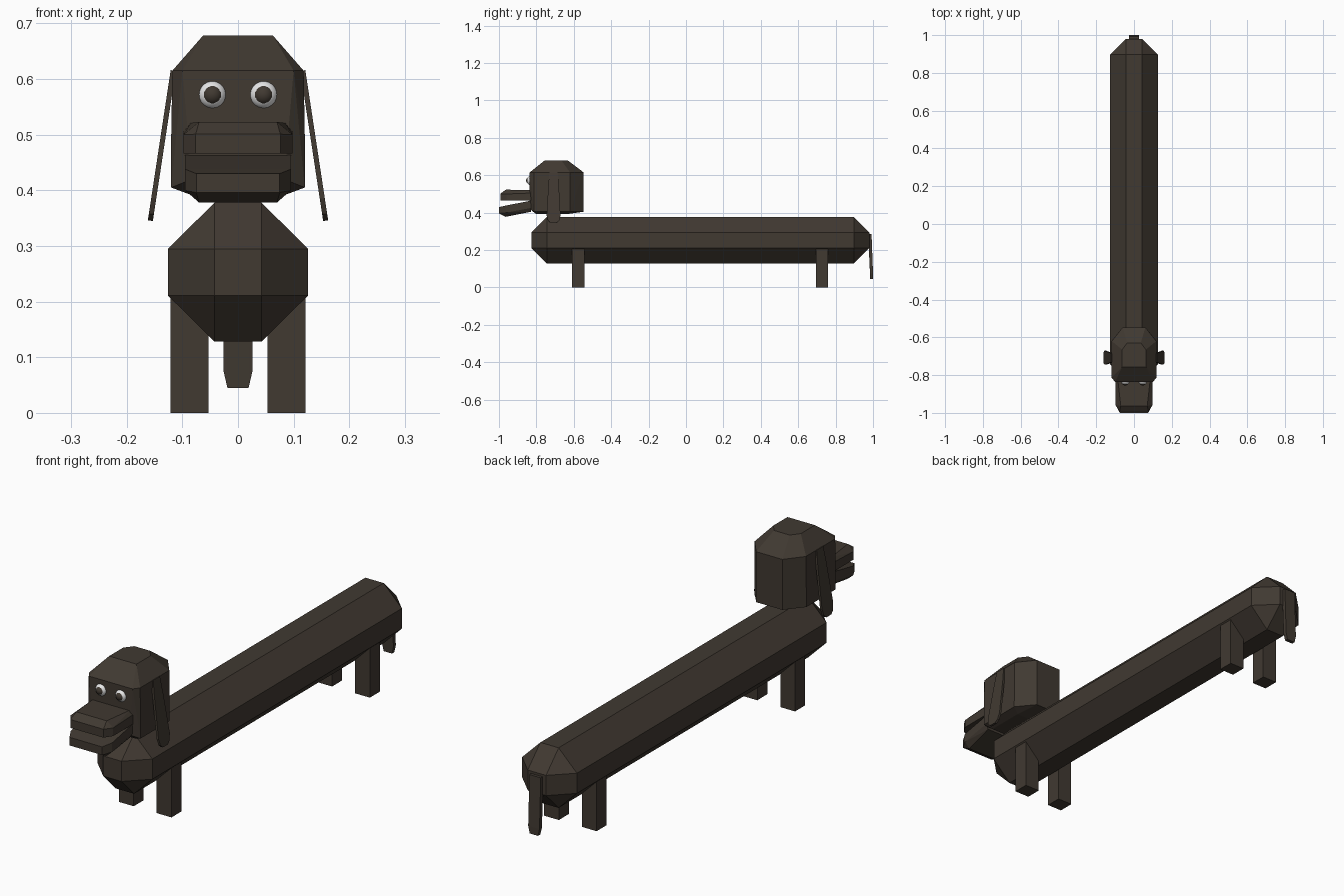
import bpy, bmesh, math
from mathutils import Vector

if "Cube" in bpy.data.objects:
    bpy.data.objects.remove(bpy.data.objects["Cube"])


def material(name, rgb):
    m = bpy.data.materials.new(name)
    m.diffuse_color = (*rgb, 1)
    m.use_nodes = True
    m.node_tree.nodes["Principled BSDF"].inputs["Base Color"].default_value = m.diffuse_color
    return m


BROWN = material("dark_brown", (0.052, 0.041, 0.031))
WHITE = material("eye_white", (0.8, 0.8, 0.8))


def finish(name, bm, mat):
    bmesh.ops.recalc_face_normals(bm, faces=bm.faces)
    me = bpy.data.meshes.new(name)
    bm.to_mesh(me)
    bm.free()
    me.materials.append(mat)
    ob = bpy.data.objects.new(name, me)
    bpy.context.collection.objects.link(ob)
    return ob


def hull(name, pts, mirror=False, mat=BROWN):
    """Faceted convex solid; mirror adds the opposite x of every point."""
    pts = list(pts)
    if mirror:
        pts += [(-x, y, z) for x, y, z in pts]
    bm = bmesh.new()
    for p in pts:
        bm.verts.new(p)
    res = bmesh.ops.convex_hull(bm, input=bm.verts[:])
    loose = [v for v in bm.verts if not v.link_faces]
    bmesh.ops.delete(bm, geom=loose, context='VERTS')
    bmesh.ops.dissolve_limit(bm, angle_limit=math.radians(1),
                             verts=bm.verts[:], edges=bm.edges[:])
    return finish(name, bm, mat)


def box(x0, x1, y0, y1, z0, z1):
    return [(x, y, z) for x in (x0, x1) for y in (y0, y1) for z in (z0, z1)]


def ball(name, loc, r, mat, seg=24, rings=12):
    bm = bmesh.new()
    bmesh.ops.create_uvsphere(bm, u_segments=seg, v_segments=rings, radius=r)
    bmesh.ops.translate(bm, vec=Vector(loc), verts=bm.verts)
    for f in bm.faces:
        f.smooth = True
    return finish(name, bm, mat)


# Long octagonal body with chamfered ends
R, S, ZC = 0.126, 0.042, 0.253
pts = box(-S, S, -0.826, 0.98, ZC - S, ZC + S)
pts += box(-R, R, -0.743, 0.897, ZC - S, ZC + S)
pts += box(-S, S, -0.743, 0.897, ZC - 0.125, ZC + 0.125)
hull("body", pts)

# Head: chamfered crown, tapered face, angled back
hull("head", [
    (0.063, -0.757, 0.678), (0.063, -0.665, 0.678), (0.036, -0.63, 0.678),
    (0.100, -0.836, 0.615), (0.118, -0.812, 0.615), (0.118, -0.62, 0.615),
    (0.060, -0.547, 0.615),
    (0.083, -0.836, 0.500), (0.120, -0.812, 0.500),
    (0.083, -0.836, 0.420), (0.120, -0.812, 0.405), (0.120, -0.62, 0.405),
    (0.060, -0.547, 0.405), (0.085, -0.800, 0.392), (0.085, -0.640, 0.392),
], mirror=True)

# Upper snout
hull("upper_snout", [
    (0.070, -0.963, 0.523), (0.085, -0.83, 0.521), (0.098, -0.83, 0.505),
    (0.098, -0.96, 0.500), (0.098, -0.96, 0.466), (0.098, -0.83, 0.466),
    (0.076, -0.993, 0.501), (0.076, -0.993, 0.466),
], mirror=True)

# Lower jaw drooping forward
hull("lower_jaw", [
    (0.095, -0.83, 0.464), (0.095, -0.963, 0.438), (0.075, -1.0, 0.430),
    (0.075, -1.0, 0.396), (0.095, -0.963, 0.400), (0.095, -0.83, 0.425),
    (0.070, -0.965, 0.378), (0.083, -0.83, 0.405),
], mirror=True)

# Paired parts
EAR = [(0.615, 0.022), (0.55, 0.028), (0.385, 0.037), (0.357, 0.03), (0.345, 0.016)]
for s, side in ((-1, "right"), (1, "left")):
    # Thin hanging ear, flaring outward
    ear = []
    for z, w in EAR:
        x = 0.112 + (0.615 - z) * 0.152
        for y in (-w, w):
            ear += [(s * x, -0.708 + y, z), (s * (x + 0.009), -0.708 + y, z + 0.001)]
    hull("ear_" + side, ear)
    # Eye with dark pupil
    ball("eye_" + side, (s * 0.046, -0.826, 0.572), 0.026, WHITE)
    ball("pupil_" + side, (s * 0.046, -0.837, 0.572), 0.0183, BROWN)
    # Legs
    for y, end in ((-0.61, "front"), (0.694, "back")):
        a, b = sorted((s * 0.053, s * 0.121))
        hull(f"{end}_leg_{side}", box(a, b, y, y + 0.066, 0, 0.235))

# Hanging tail with tapered tip
hull("tail", [
    (0.026, 0.974, 0.285), (0.026, 0.992, 0.285),
    (0.026, 0.984, 0.075), (0.026, 1.0, 0.075),
    (0.019, 0.985, 0.045), (0.019, 1.0, 0.045),
], mirror=True)
